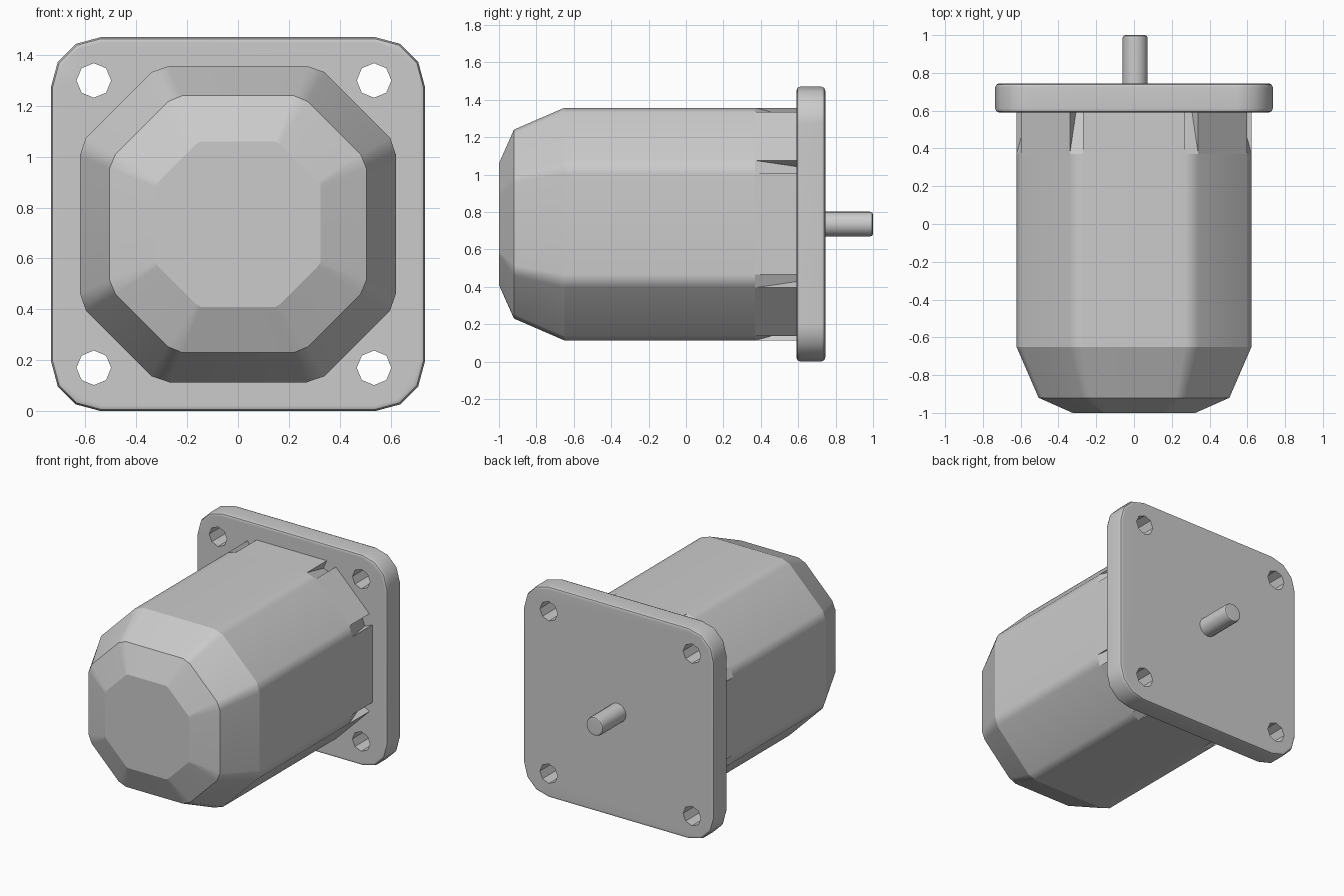
import bpy, bmesh, math
from mathutils import Matrix

if "Cube" in bpy.data.objects:
    bpy.data.objects.remove(bpy.data.objects["Cube"])

CZ = 0.735  # height of the motor axis


def finish(name, bm, angle=None):
    """Turn a bmesh into an object with smooth bevels and flat large faces."""
    bmesh.ops.recalc_face_normals(bm, faces=bm.faces)
    me = bpy.data.meshes.new(name)
    bm.to_mesh(me)
    bm.free()
    ob = bpy.data.objects.new(name, me)
    bpy.context.collection.objects.link(ob)
    bpy.ops.object.select_all(action='DESELECT')
    bpy.context.view_layer.objects.active = ob
    ob.select_set(True)
    if angle:
        bpy.ops.object.shade_smooth_by_angle(angle=math.radians(angle))
    return ob


def weighted(ob):
    m = ob.modifiers.new("weighted", 'WEIGHTED_NORMAL')
    m.keep_sharp = True


def cylinder(bm, r, y0, y1, x, z, sides):
    mat = Matrix.Translation((x, (y0 + y1) / 2, z)) @ Matrix.Rotation(math.pi / 2, 4, 'X')
    return bmesh.ops.create_cone(bm, cap_ends=True, segments=sides, radius1=r,
                                 radius2=r, depth=y1 - y0, matrix=mat)


# Motor body: chamfered octagon rings; narrow strips blend the eight sides
def ring(a, b, c, d):
    """16 points from (a, b) and (c, d) in the first octant, repeated round."""
    quad = [(b, a), (d, c), (c, d), (a, b)]
    pts = []
    for _ in range(4):
        pts += quad
        quad = [(-z, x) for x, z in quad]
    return pts


full = ring(0.27, 0.622, 0.34, 0.598)
stations = [(-1.0, ring(0.148, 0.325, 0.166, 0.314)),
            (-0.92, ring(0.22, 0.505, 0.275, 0.482)),
            (-0.65, full), (0.37, full), (0.60, full)]
bm = bmesh.new()
rings = [[bm.verts.new((x, y, CZ + z)) for x, z in pts] for y, pts in stations]
inner = [bm.verts.new((x * 0.9, 0.60, CZ + z * 0.9)) for x, z in full]
bm.faces.new(rings[0])
for k in range(4):
    for i in range(16):
        j = (i + 1) % 16
        a, b, c, d = rings[k][i], rings[k][j], rings[k + 1][j], rings[k + 1][i]
        if k == 3 and i % 2 == 0:
            # relief ramp sinking into the corner strip beside the flange
            bm.faces.new((a, b, inner[j], inner[i]))
            bm.faces.new((a, inner[i], d))
            bm.faces.new((b, c, inner[j]))
        else:
            bm.faces.new((a, b, c, d))
back = []
for i in range(0, 16, 2):
    back += [rings[4][i], inner[i], inner[i + 1], rings[4][i + 1]]
bm.faces.new(back)
for f in bm.faces:
    f.smooth = True
for e in bm.edges:
    p, q = e.verts
    across = abs(p.co.y - q.co.y) < 1e-5
    e.smooth = not (across or max(p.co.y, q.co.y) > 0.5)
weighted(finish("motor_body", bm))

# Mounting flange: rounded square plate with softened rims
bm = bmesh.new()
outline = []
R, H = 0.195, 0.735
for q, (sx, sz) in enumerate([(1, 1), (-1, 1), (-1, -1), (1, -1)]):
    for s in range(4):
        t = math.radians(90 * q + 30 * s)
        outline.append(bm.verts.new((sx * (H - R) + R * math.cos(t), 0.59,
                                     CZ + sz * (H - R) + R * math.sin(t))))
face = bm.faces.new(outline)
ext = bmesh.ops.extrude_face_region(bm, geom=[face])
bmesh.ops.translate(bm, vec=(0, 0.155, 0),
                    verts=[v for v in ext["geom"] if isinstance(v, bmesh.types.BMVert)])
rims = [e for e in bm.edges if abs(e.verts[0].co.y - e.verts[1].co.y) < 1e-5]
bmesh.ops.bevel(bm, geom=rims, offset=0.022, segments=2, profile=0.5, affect='EDGES')
flange = finish("mounting_flange", bm)

# Four octagonal bolt holes
bm = bmesh.new()
for x in (-0.567, 0.535):
    for z in (0.17, 1.30):
        cylinder(bm, 0.068, 0.4, 0.9, x, z, 8)
cutter = finish("bolt_hole_cutter", bm)
cutter.hide_render = True
bpy.context.view_layer.objects.active = flange
mod = flange.modifiers.new("holes", 'BOOLEAN')
mod.operation = 'DIFFERENCE'
mod.solver = 'EXACT'
mod.object = cutter
bpy.ops.object.modifier_apply(modifier=mod.name)
bpy.data.objects.remove(cutter, do_unlink=True)
flange.select_set(True)
bpy.ops.object.shade_smooth_by_angle(angle=math.radians(42))
weighted(flange)

# Output shaft with rounded tip
bm = bmesh.new()
cylinder(bm, 0.066, 0.70, 1.0, 0.006, CZ, 16)
tip = [e for e in bm.edges if all(v.co.y > 0.99 for v in e.verts)]
bmesh.ops.bevel(bm, geom=tip, offset=0.015, segments=2, profile=0.5, affect='EDGES')
weighted(finish("output_shaft", bm, 42))
